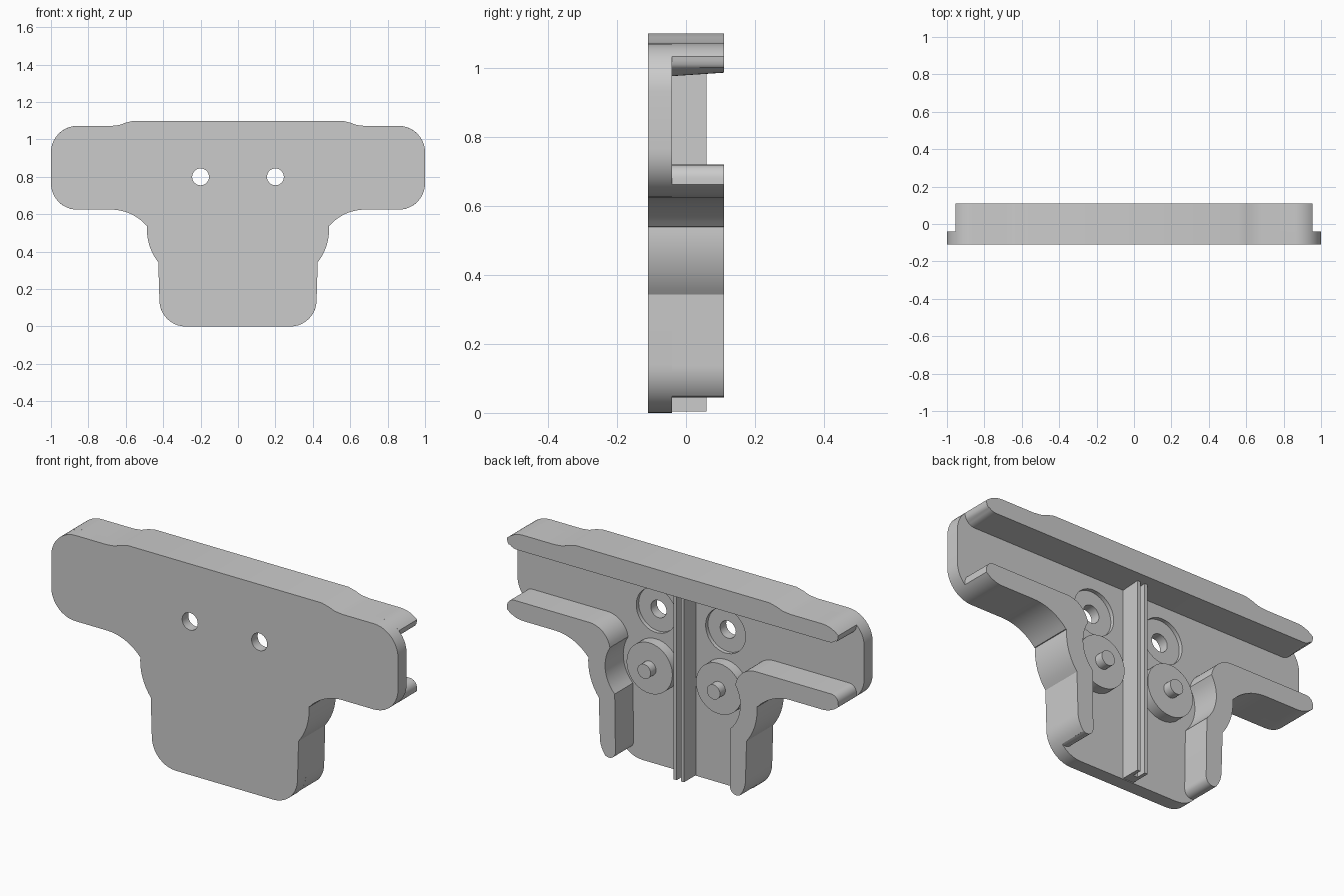
import bpy, bmesh
from math import cos, sin, radians

cube = bpy.data.objects.get("Cube")
if cube:
    bpy.data.objects.remove(cube, do_unlink=True)

grey = bpy.data.materials.new("plain_grey")
grey.use_nodes = True
grey.diffuse_color = (0.6, 0.6, 0.6, 1)
grey.node_tree.nodes["Principled BSDF"].inputs["Base Color"].default_value = (0.6, 0.6, 0.6, 1)

FRONT, FLOOR, RAIL, BACK = -0.11, -0.04, 0.06, 0.11
ARM_R = 0.14
WHEEL = (0.2, 0.52)
HOLE = (0.2, 0.8)


def arc(cx, cz, r, a0, a1, n=10):
    angles = [radians(a0 + (a1 - a0) * i / n) for i in range(n + 1)]
    return [(cx + r * cos(a), cz + r * sin(a)) for a in angles]


def mirrored(points):
    return [(-x, z) for x, z in reversed(points)]


def smooth(obj):
    bpy.ops.object.select_all(action="DESELECT")
    obj.select_set(True)
    bpy.context.view_layer.objects.active = obj
    bpy.ops.object.shade_smooth_by_angle(angle=radians(30))


def extrude(name, points, y0, y1):
    """Extrude an x-z profile along y."""
    bm = bmesh.new()
    face = bm.faces.new([bm.verts.new((x, y0, z)) for x, z in points])
    new = bmesh.ops.extrude_face_region(bm, geom=[face])["geom"]
    bmesh.ops.translate(bm, vec=(0, y1 - y0, 0),
                        verts=[v for v in new if isinstance(v, bmesh.types.BMVert)])
    bmesh.ops.recalc_face_normals(bm, faces=bm.faces)
    mesh = bpy.data.meshes.new(name)
    bm.to_mesh(mesh)
    bm.free()
    mesh.materials.append(grey)
    obj = bpy.data.objects.new(name, mesh)
    bpy.context.collection.objects.link(obj)
    smooth(obj)
    return obj


def disc(name, cx, cz, r, y0, y1, n=40):
    return extrude(name, arc(cx, cz, r, 0, 360 - 360 / n, n - 1), y0, y1)


# Outline shared by the plate and the walls
step = [(0.56, 1.1), (0.6, 1.09), (0.635, 1.077), (0.68, 1.072)]
arm_top = (0.86, 0.932, ARM_R)
arm_low = (0.86, 0.765, ARM_R)
neck = arc(0.68, 0.37, 0.255, 90, 138)
bulge = arc(*WHEEL, 0.287, 4, -38)

# Front plate, with stepped holes cut through it
half = (step + arc(*arm_top, 90, 0) + arc(*arm_low, 0, -90)
        + neck + bulge + arc(0.28, 0.14, ARM_R, 0, -90))
plate = extrude("front_plate", half + mirrored(half), FRONT, FLOOR)
for side in (-1, 1):
    for r, y0 in ((0.045, FRONT - 0.1), (0.115, FLOOR - 0.02)):
        cutter = disc("hole_cutter", side * HOLE[0], HOLE[1], r, y0, BACK)
        cutter.hide_render = True
        mod = plate.modifiers.new("hole", "BOOLEAN")
        mod.object = cutter
        mod.solver = "EXACT"
        bpy.context.view_layer.objects.active = plate
        bpy.ops.object.modifier_apply(modifier=mod.name)
        bpy.data.objects.remove(cutter, do_unlink=True)
smooth(plate)

# Top wall with rounded tips and a slightly sloping underside
half = step + arc(*arm_top, 90, 47) + arc(0.9, 1.032, 0.055, 0, -90, 8)
top_wall = extrude("top_wall", half + mirrored(half), FLOOR, BACK)
for v in top_wall.data.vertices:
    if v.co.z < 1.0 and v.co.y > 0:
        v.co.z += 0.01

# Lower walls: arm ledge, wheel pocket and leg
half = (arc(*arm_low, -47, -90) + neck + bulge
        + arc(0.28, 0.14, ARM_R, 0, -40) + arc(0.368, 0.083, 0.038, -60, -180, 8)
        + arc(*WHEEL, 0.19, -45, 32) + arc(0.48, 0.6, 0.12, 170, 90)
        + arc(0.915, 0.68, 0.04, 90, 0, 8))
extrude("left_lower_wall", half, FLOOR, BACK)
extrude("right_lower_wall", mirrored(half), FLOOR, BACK)

# Central grooved rail
extrude("rail_base", [(-0.03, 0.004), (0.03, 0.004), (0.03, 0.99), (-0.03, 0.99)], FLOOR, 0.01)
for name, side in (("right", -1), ("left", 1)):
    a, b = side * 0.012, side * 0.03
    extrude(name + "_rail_rib", [(a, 0.004), (b, 0.004), (b, 0.99), (a, 0.99)], 0.01, RAIL)
    # Wheels with their pins
    x, z = side * WHEEL[0], WHEEL[1]
    disc(name + "_wheel", x, z, 0.132, FLOOR, 0.015)
    disc(name + "_wheel_pin", x, z, 0.038, 0.015, RAIL, 24)
